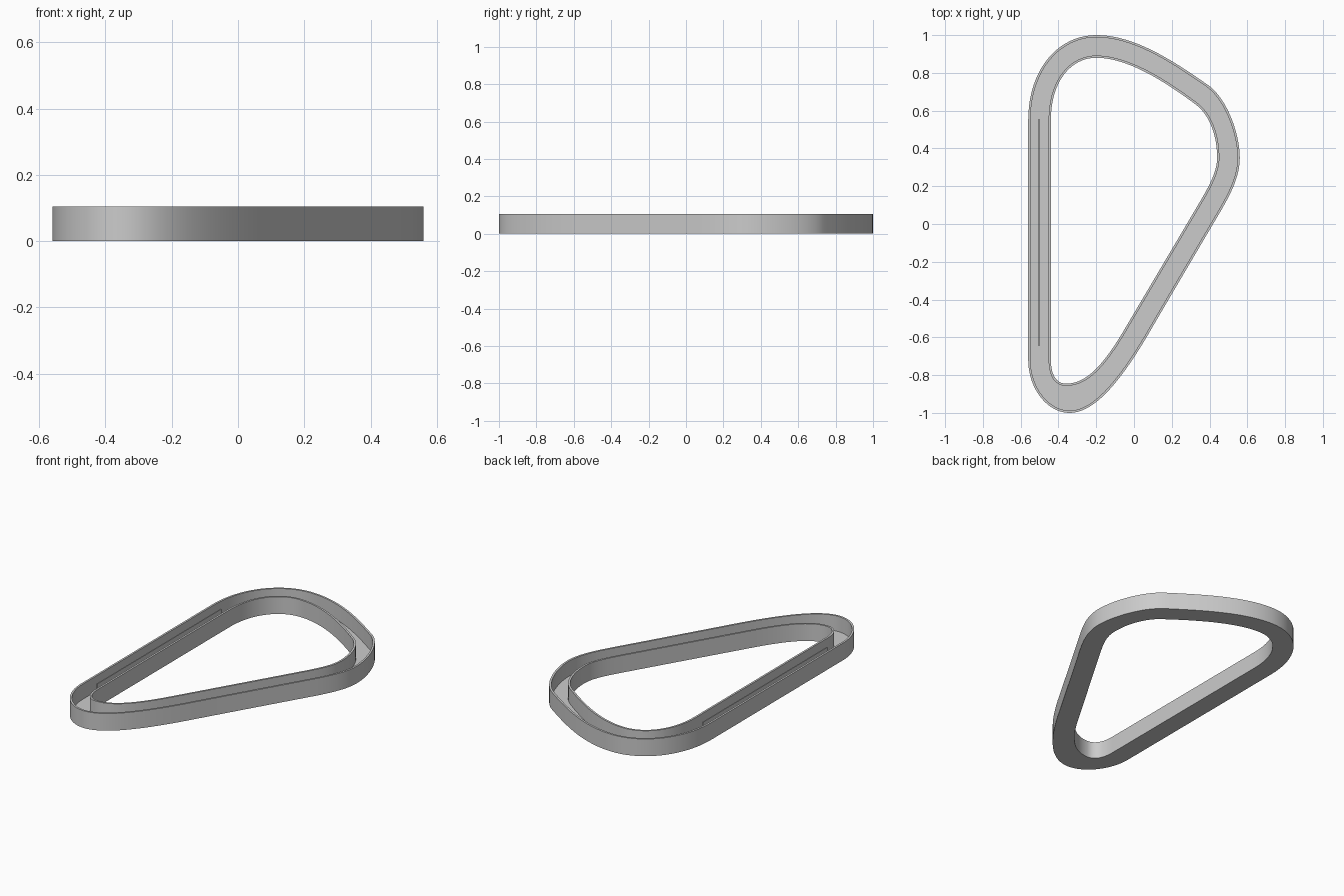
import bpy, bmesh
from mathutils import Vector
from mathutils.geometry import interpolate_bezier

if "Cube" in bpy.data.objects:
    bpy.data.objects.remove(bpy.data.objects["Cube"])

HEIGHT, WALL, FLOOR = 0.105, 0.012, 0.012

# Outline nodes: handle in, point, handle out (clockwise from the left straight)
OUTER = [((-.56, .2), (-.56, .55), (-.56, .82)),
         ((-.40, 1), (-.2, 1), (0, 1)),
         ((.2, .87), (.40, .73), (.50, .65)),
         ((.56, .47), (.56, .35), (.56, .25)),
         ((.51, .157), (.46, .07), (.33, -.15)),
         ((.2, -.37), (.066, -.6), (-.06, -.81)),
         ((-.20, -1), (-.34, -1), (-.46, -1)),
         ((-.56, -.87), (-.56, -.72), (-.56, -.3))]
INNER = [((-.44, .2), (-.44, .55), (-.44, .76)),
         ((-.33, .88), (-.2, .88), (-.03, .88)),
         ((.17, .75), (.33, .63), (.40, .575)),
         ((.44, .47), (.44, .35), (.44, .28)),
         ((.40, .206), (.356, .13), (.23, -.084)),
         ((.09, -.32), (-.04, -.54), (-.17, -.765)),
         ((-.26, -.845), (-.36, -.845), (-.41, -.845)),
         ((-.44, -.80), (-.44, -.72), (-.44, -.3))]


def outline(nodes, steps=20):
    pts = []
    for i, n in enumerate(nodes):
        m = nodes[(i + 1) % len(nodes)]
        knots = [Vector((*p, 0)) for p in (n[1], n[2], m[0], m[1])]
        pts += interpolate_bezier(*knots, steps + 1)[:-1]
    return pts


def offset(pts, d):
    """Shift a clockwise outline sideways; positive d moves it inward."""
    out = []
    for i, p in enumerate(pts):
        t = (pts[(i + 1) % len(pts)] - pts[i - 1]).normalized()
        out.append(p + Vector((t.y, -t.x, 0)) * d)
    return out


# U-shaped channel: eight outlines joined into a closed section
outer, inner = outline(OUTER), outline(INNER)
outer_in, inner_in = offset(outer, WALL), offset(inner, -WALL)
section = [(outer, 0), (outer, HEIGHT), (outer_in, HEIGHT), (outer_in, FLOOR),
           (inner_in, FLOOR), (inner_in, HEIGHT), (inner, HEIGHT), (inner, 0)]
bm = bmesh.new()
rings = [[bm.verts.new((p.x, p.y, z)) for p in pts] for pts, z in section]
for k, a in enumerate(rings):
    b = rings[(k + 1) % len(rings)]
    for i in range(len(a)):
        j = (i + 1) % len(a)
        bm.faces.new((a[i], a[j], b[j], b[i]))
bmesh.ops.recalc_face_normals(bm, faces=bm.faces)
mesh = bpy.data.meshes.new("channel_frame")
bm.to_mesh(mesh)
bm.free()
channel = bpy.data.objects.new("channel_frame", mesh)
bpy.context.collection.objects.link(channel)
bpy.context.view_layer.objects.active = channel
channel.select_set(True)
bpy.ops.object.shade_smooth_by_angle(angle=0.6)

# Thin upright divider along the straight side
top = 0.092
bpy.ops.mesh.primitive_cube_add(size=1, location=(-.502, -.045, (FLOOR + top) / 2))
divider = bpy.context.object
divider.name = "divider_rib"
divider.scale = (.006, 1.2, top - FLOOR)
